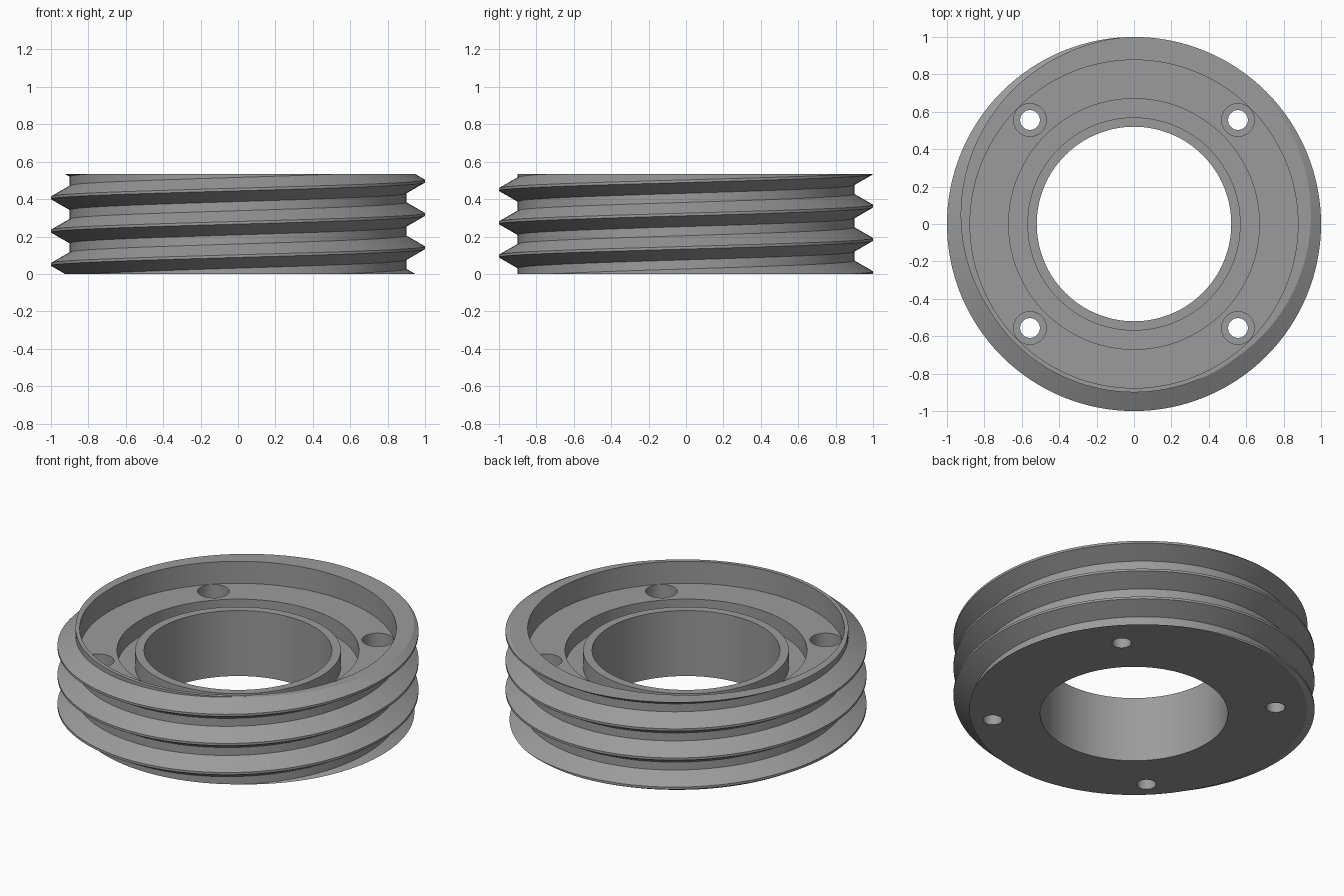
import bpy, bmesh, math
from mathutils import Vector

if "Cube" in bpy.data.objects:
    bpy.data.objects.remove(bpy.data.objects["Cube"])

HEIGHT = 0.535
PITCH = 0.178
MAJOR, MINOR = 1.0, 0.9
CREST, FLANK = 0.014, 0.0577   # crest width and axial length of each flank
SEG = 128

grey = bpy.data.materials.new("mid grey")
grey.diffuse_color = (0.33, 0.33, 0.33, 1)
grey.use_nodes = True
grey.node_tree.nodes["Principled BSDF"].inputs["Base Color"].default_value = grey.diffuse_color


def make_object(name, bm):
    bmesh.ops.recalc_face_normals(bm, faces=bm.faces)
    mesh = bpy.data.meshes.new(name)
    bm.to_mesh(mesh)
    bm.free()
    obj = bpy.data.objects.new(name, mesh)
    bpy.context.collection.objects.link(obj)
    mesh.materials.append(grey)
    return obj


def lathe(name, profile, steps, x=0, y=0):
    """Closed solid of revolution around a vertical axis at (x, y)."""
    bm = bmesh.new()
    verts = [bm.verts.new((r, 0, z)) for r, z in profile]
    edges = [bm.edges.new(pair) for pair in zip(verts, verts[1:])]
    bmesh.ops.spin(bm, geom=verts + edges, cent=(0, 0, 0), axis=(0, 0, 1),
                   angle=math.tau, steps=steps)
    bmesh.ops.remove_doubles(bm, verts=bm.verts, dist=1e-5)
    bmesh.ops.translate(bm, verts=bm.verts, vec=(x, y, 0))
    return make_object(name, bm)


def threaded_cylinder(name):
    """Right-handed screw surface, trimmed flat at both ends and capped."""
    bm = bmesh.new()
    section = [(MAJOR, -CREST / 2), (MAJOR, CREST / 2),
               (MINOR, CREST / 2 + FLANK), (MINOR, PITCH - CREST / 2 - FLANK),
               (MAJOR, PITCH - CREST / 2)]
    rows = []
    for k in range(-3 * SEG, 5 * SEG + 1):
        a = math.tau * k / SEG
        lift = 0.14 + PITCH * k / SEG
        rows.append([bm.verts.new((r * math.cos(a), r * math.sin(a), z + lift))
                     for r, z in section])
    for a, b in zip(rows, rows[1:]):
        for j in range(4):
            bm.faces.new((a[j], b[j], b[j + 1], a[j + 1]))
    bmesh.ops.remove_doubles(bm, verts=bm.verts, dist=1e-5)
    for z, normal in ((0, -1), (HEIGHT, 1)):
        bmesh.ops.bisect_plane(bm, geom=bm.verts[:] + bm.edges[:] + bm.faces[:],
                               dist=1e-6, plane_co=(0, 0, z),
                               plane_no=Vector((0, 0, normal)), clear_outer=True)
    bmesh.ops.remove_doubles(bm, verts=bm.verts, dist=1e-5)
    bmesh.ops.holes_fill(bm, edges=[e for e in bm.edges if e.is_boundary], sides=0)
    return make_object(name, bm)


ring = threaded_cylinder("threaded_ring")

# Bore, ring groove and wide top recess
FLOOR, GROOVE = 0.40, 0.30
cutters = [lathe("bore_and_recess_cutter",
                 [(0, -0.1), (0.52, -0.1), (0.52, FLOOR), (0.57, FLOOR),
                  (0.57, GROOVE), (0.67, GROOVE), (0.67, FLOOR),
                  (0.877, FLOOR), (0.877, 0.7), (0, 0.7)], SEG)]

# Four counterbored screw holes
for sx in (-1, 1):
    for sy in (-1, 1):
        cutters.append(lathe("screw_hole_cutter",
                             [(0, -0.1), (0.053, -0.1), (0.053, 0.29),
                              (0.088, 0.29), (0.088, 0.45), (0, 0.45)],
                             32, 0.556 * sx, 0.556 * sy))

bpy.context.view_layer.objects.active = ring
ring.select_set(True)
for cutter in cutters:
    cutter.hide_render = True
    mod = ring.modifiers.new("cut", "BOOLEAN")
    mod.operation = 'DIFFERENCE'
    mod.solver = 'EXACT'
    mod.object = cutter
    bpy.ops.object.modifier_apply(modifier=mod.name)
    bpy.data.objects.remove(cutter)

bpy.ops.object.shade_smooth_by_angle(angle=math.radians(30))
